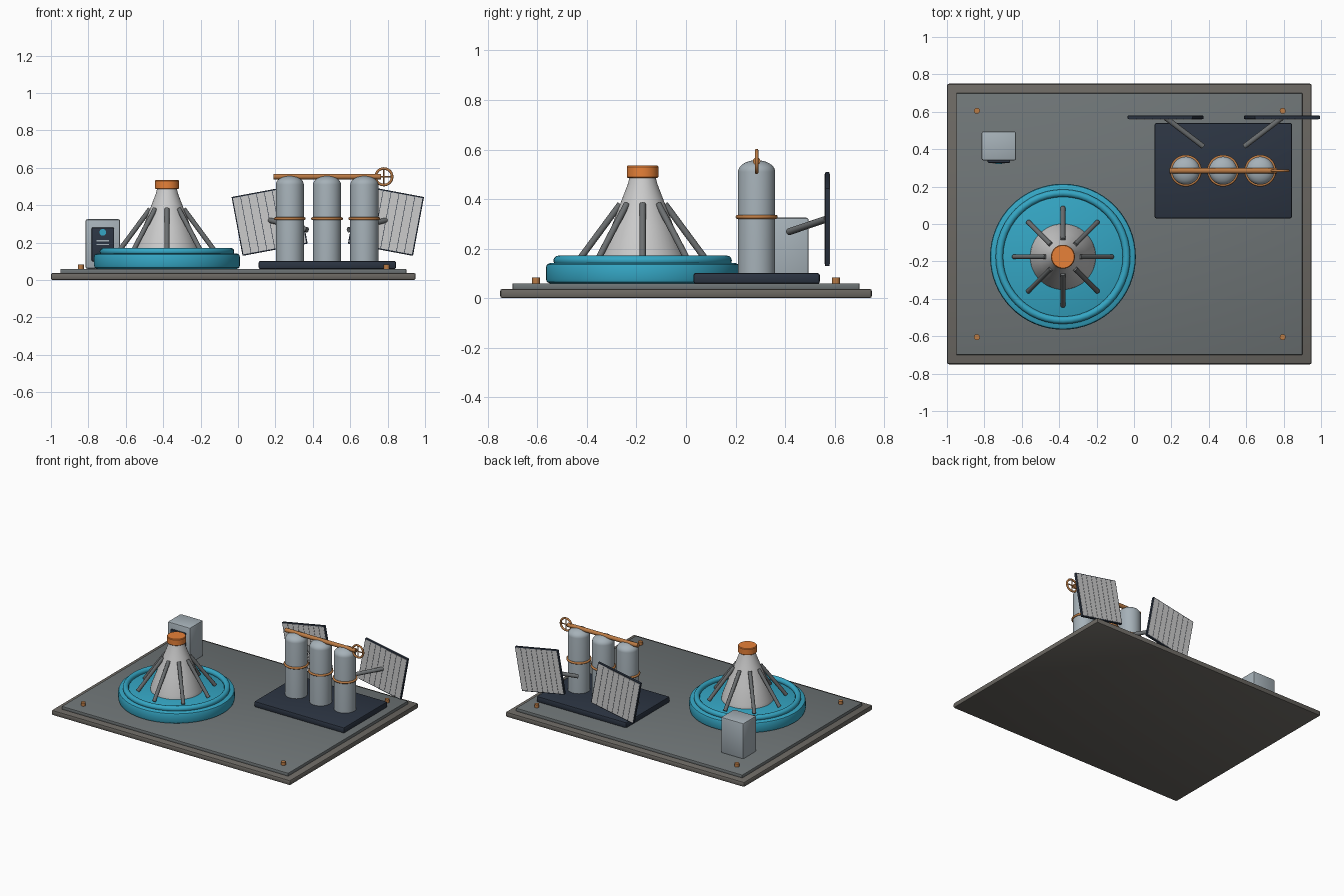
import bpy, bmesh
from math import sin, cos, pi, radians
from mathutils import Vector, Matrix

if "Cube" in bpy.data.objects:
    bpy.data.objects.remove(bpy.data.objects["Cube"])


def mat(name, rgb):
    m = bpy.data.materials.new(name)
    m.diffuse_color = (*rgb, 1)
    m.use_nodes = True
    m.node_tree.nodes["Principled BSDF"].inputs["Base Color"].default_value = m.diffuse_color
    return m


RIM = mat("rim_grey", (0.15, 0.14, 0.125))
DECK = mat("deck_grey", (0.16, 0.18, 0.185))
TEAL = mat("teal", (0.035, 0.38, 0.55))
ORANGE = mat("orange", (0.8, 0.22, 0.04))
COPPER = mat("copper", (0.5, 0.2, 0.06))
NAVY = mat("navy", (0.025, 0.035, 0.055))
STEEL = mat("steel", (0.38, 0.44, 0.48))
IRON = mat("iron", (0.15, 0.16, 0.165))
PALE = mat("pale_grey", (0.55, 0.55, 0.54))


def finish(name, bm, material, smooth=True):
    bmesh.ops.recalc_face_normals(bm, faces=bm.faces)
    me = bpy.data.meshes.new(name)
    bm.to_mesh(me)
    bm.free()
    ob = bpy.data.objects.new(name, me)
    bpy.context.collection.objects.link(ob)
    me.materials.append(material)
    if smooth:
        bpy.ops.object.select_all(action='DESELECT')
        ob.select_set(True)
        bpy.context.view_layer.objects.active = ob
        bpy.ops.object.shade_smooth_by_angle(angle=radians(35))
    return ob


def box(name, lo, hi, material, bevel=0.0, xf=Matrix()):
    lo, hi = Vector(lo), Vector(hi)
    bm = bmesh.new()
    bmesh.ops.create_cube(bm, size=1)
    for v in bm.verts:
        v.co = Vector(v.co[i] * (hi[i] - lo[i]) + (lo[i] + hi[i]) / 2 for i in range(3))
    if bevel:
        bmesh.ops.bevel(bm, geom=bm.edges[:], offset=bevel, segments=2, profile=0.5, affect='EDGES')
    bm.transform(xf)
    return finish(name, bm, material)


def lathe(name, profile, center, material, n=48):
    # profile: (radius, z) points running from axis to axis
    bm = bmesh.new()
    vs = [bm.verts.new((r, 0, z)) for r, z in profile]
    es = [bm.edges.new(p) for p in zip(vs, vs[1:])]
    bmesh.ops.spin(bm, geom=vs + es, cent=(0, 0, 0), axis=(0, 0, 1), angle=2 * pi, steps=n)
    bmesh.ops.remove_doubles(bm, verts=bm.verts, dist=1e-5)
    bm.transform(Matrix.Translation((*center, 0)))
    return finish(name, bm, material)


def rod(name, a, b, r, material, n=16):
    a, b = Vector(a), Vector(b)
    bm = bmesh.new()
    bmesh.ops.create_cone(bm, cap_ends=True, segments=n, radius1=r, radius2=r, depth=(b - a).length)
    q = Vector((0, 0, 1)).rotation_difference(b - a)
    bm.transform(Matrix.Translation((a + b) / 2) @ q.to_matrix().to_4x4())
    return finish(name, bm, material)


def torus(name, center, R, r, material, rot=(0, 0, 0)):
    bpy.ops.mesh.primitive_torus_add(location=center, rotation=rot, major_radius=R, minor_radius=r,
                                     major_segments=48, minor_segments=12)
    ob = bpy.context.object
    ob.name = name
    ob.data.materials.append(material)
    bpy.ops.object.shade_smooth_by_angle(angle=radians(60))
    return ob


# Base platform with corner bolts
box("base_slab", (-1, -0.75, 0), (0.95, 0.75, 0.038), RIM, 0.01)
box("deck_plate", (-0.95, -0.70, 0.035), (0.90, 0.70, 0.06), DECK, 0.004)
for i, (x, y) in enumerate([(-0.84, -0.605), (-0.84, 0.605), (0.795, -0.605), (0.795, 0.605)]):
    rod(f"corner_bolt_{i}", (x, y, 0.055), (x, y, 0.083), 0.016, COPPER)

# Round turntable with a raised rim
C = (-0.38, -0.175)
lathe("turntable", [(0, 0.06), (0.375, 0.06), (0.386, 0.066), (0.39, 0.078), (0.39, 0.125), (0.386, 0.136),
                    (0.375, 0.142), (0, 0.142)], C, TEAL, 64)
torus("turntable_rim", (*C, 0.152), 0.34, 0.02, TEAL)

# Tapered tower, cap and eight braces
lathe("tower_cone", [(0, 0.14), (0.176, 0.14), (0.172, 0.165), (0.125, 0.29), (0.083, 0.4), (0.06, 0.46),
                     (0.052, 0.49), (0, 0.49)], C, PALE)
lathe("tower_cap", [(0, 0.486), (0.06, 0.486), (0.064, 0.49), (0.064, 0.53), (0.06, 0.535), (0, 0.535)], C, ORANGE)
for i in range(8):
    c, s = cos(i * pi / 4), sin(i * pi / 4)
    rod(f"tower_brace_{i}", (C[0] + 0.09 * c, C[1] + 0.09 * s, 0.38),
        (C[0] + 0.262 * c, C[1] + 0.262 * s, 0.147), 0.013, IRON, 12)

# Control cabinet with front panel
box("cabinet", (-0.815, 0.34, 0.06), (-0.63, 0.495, 0.325), STEEL, 0.01)
box("cabinet_panel", (-0.782, 0.327, 0.10), (-0.663, 0.345, 0.28), NAVY, 0.004)
rod("cabinet_dial", (-0.723, 0.322, 0.255), (-0.723, 0.33, 0.255), 0.018, TEAL)
for i, z in enumerate((0.21, 0.19)):
    box(f"cabinet_slot_{i}", (-0.757, 0.324, z - 0.003), (-0.689, 0.33, z + 0.003), STEEL)

# Tank skid with three domed tanks
box("tank_skid", (0.11, 0.03, 0.058), (0.845, 0.54, 0.102), NAVY, 0.01)
dome = [(0.075 * cos(t * pi / 16), 0.51 + 0.047 * sin(t * pi / 16)) for t in range(8)]
for i, x in enumerate((0.277, 0.476, 0.675)):
    lathe(f"tank_{i}", [(0, 0.1), (0.075, 0.1)] + dome + [(0, 0.557)], (x, 0.285), STEEL, 40)
    torus(f"tank_band_{i}", (x, 0.285, 0.328), 0.077, 0.008, COPPER)

# Top pipe with valve wheel
rod("top_pipe", (0.19, 0.285, 0.553), (0.765, 0.285, 0.553), 0.015, COPPER)
W = Vector((0.78, 0.285, 0.552))
torus("valve_wheel", W, 0.044, 0.007, COPPER, (pi / 2, 0, 0))
for i, d in enumerate((Vector((0.044, 0, 0)), Vector((0, 0, 0.044)))):
    rod(f"valve_spoke_{i}", W - d, W + d, 0.004, COPPER, 8)

# Two tilted solar panels on arms, mirrored about x = 0.48
for side, s in (("left", -1), ("right", 1)):
    cx = 0.48 + s * 0.311
    rod(f"panel_arm_{side}", (0.48 + s * 0.11, 0.415, 0.268), (cx, 0.568, 0.32), 0.014, IRON)
    xf = Matrix.Translation((cx, 0.57, 0.319)) @ Matrix.Rotation(s * radians(10.6), 4, 'Y')
    box(f"panel_frame_{side}", (-0.177, -0.009, -0.16), (0.177, 0.009, 0.16), NAVY, 0.003, xf)
    for i in range(8):
        x = -0.171 + i * 0.043
        box(f"panel_cells_{side}_{i}", (x, -0.0105, -0.153), (x + 0.040, 0.0105, 0.153), PALE, 0, xf)
